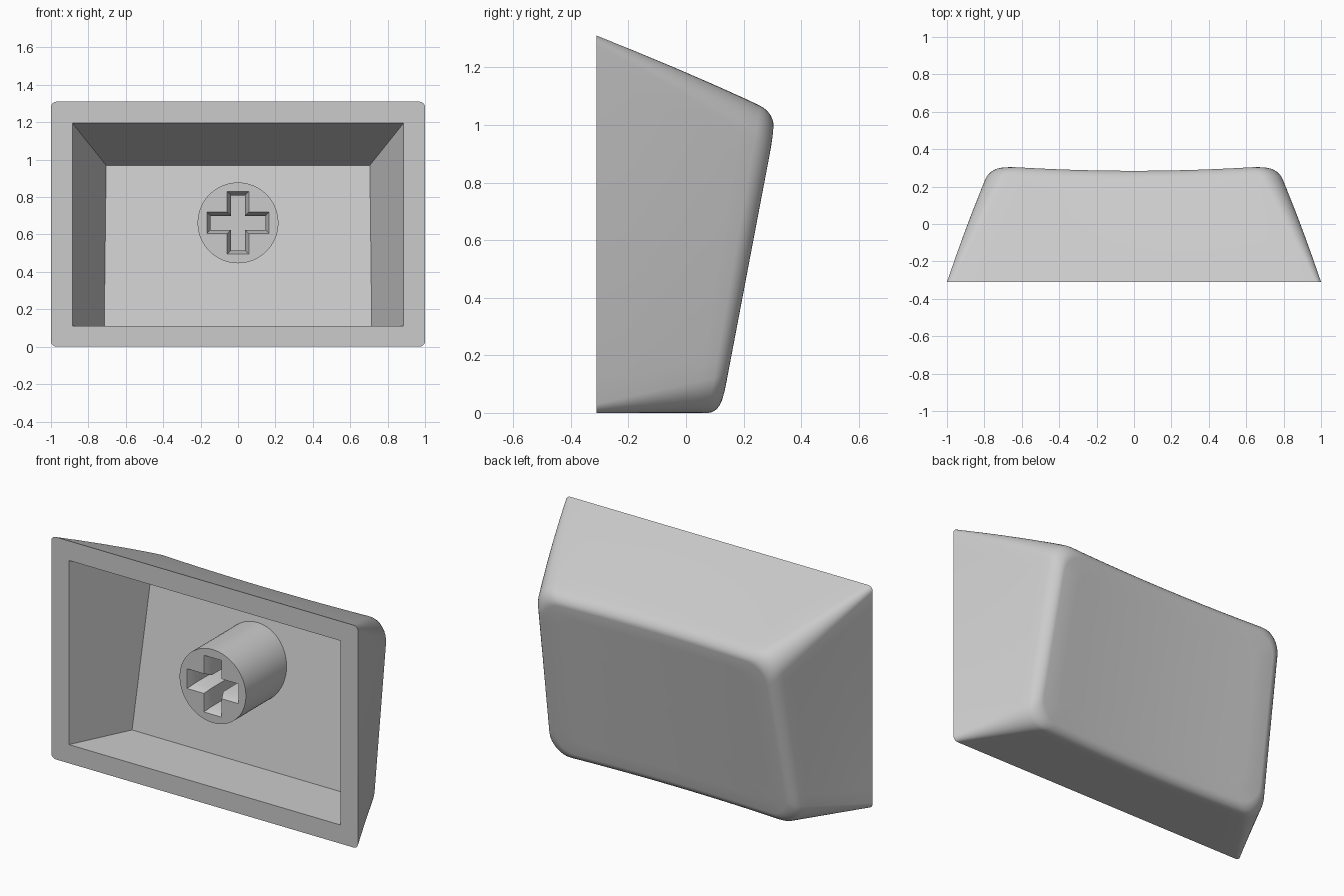
import bpy, bmesh, math
from mathutils import Vector

if "Cube" in bpy.data.objects:
    bpy.data.objects.remove(bpy.data.objects["Cube"])

FRONT = -0.31
grey = bpy.data.materials.new("warm_grey")
grey.diffuse_color = (0.6, 0.6, 0.6, 1)
grey.use_nodes = True
grey.node_tree.nodes["Principled BSDF"].inputs["Base Color"].default_value = grey.diffuse_color


def loft(name, rings, start=True, end=True):
    """Skin a list of closed rings; optionally close both ends."""
    bm = bmesh.new()
    rows = [[bm.verts.new(p) for p in r] for r in rings]
    n = len(rows[0])
    for a, b in zip(rows, rows[1:]):
        for i in range(n):
            j = (i + 1) % n
            bm.faces.new((a[i], a[j], b[j], b[i]))
    if start:
        bm.faces.new(rows[0])
    if end:
        bm.faces.new(rows[-1])
    bmesh.ops.recalc_face_normals(bm, faces=bm.faces)
    me = bpy.data.meshes.new(name)
    bm.to_mesh(me)
    bm.free()
    me.materials.append(grey)
    ob = bpy.data.objects.new(name, me)
    bpy.context.collection.objects.link(ob)
    return ob


def cut(ob, cutter):
    """Subtract a cutter and remove it."""
    m = ob.modifiers.new("cut", 'BOOLEAN')
    m.operation, m.solver, m.object = 'DIFFERENCE', 'EXACT', cutter
    bpy.context.view_layer.objects.active = ob
    bpy.ops.object.modifier_apply(modifier=m.name)
    bpy.data.objects.remove(cutter)


def smooth(ob):
    bpy.ops.object.select_all(action='DESELECT')
    ob.select_set(True)
    bpy.context.view_layer.objects.active = ob
    bpy.ops.object.shade_smooth_by_angle(angle=math.radians(32))


def rounded(hw_low, hw_high, height, r, arc=8, along=14):
    """Rounded four-sided outline in x and z, with subdivided straight edges."""
    pts = []
    corners = [(hw_high, height, 0), (-hw_high, height, 90),
               (-hw_low, 0, 180), (hw_low, 0, 270)]
    arcs = []
    for x, z, a0 in corners:
        cx = x - math.copysign(r, x)
        cz = z - r if z > 0 else r
        arcs.append([Vector((cx + r * math.cos(math.radians(a0 + 90 * k / arc)),
                             cz + r * math.sin(math.radians(a0 + 90 * k / arc))))
                     for k in range(arc + 1)])
    for i, a in enumerate(arcs):
        nxt = arcs[(i + 1) % 4][0]
        pts += a + [a[-1].lerp(nxt, k / along) for k in range(1, along)]
    return pts


def dish(x, z):
    """Tilted back surface, hollowed across its width."""
    return 0.12 + 0.19 * z - 0.025 * (1 - min(1, (x / 0.72) ** 2))


# Outer shell: tapered walls, rolled edge, dished back
base = rounded(1.0, 1.0, 1.31, 0.03)
top = rounded(0.80, 0.772, 1.04, 0.13)
MID = 0.52
steps = [(t, 0) for t in (0, 0.2, 0.4, 0.6, 0.8)]
steps += [(1 - 0.1 * (1 - math.sin(a)), 0.045 * (1 - math.cos(a)))
          for a in [math.pi / 2 * k / 6 for k in range(7)]]
rings = []
for t, inset in steps:
    ring = []
    for b, c in zip(base, top):
        p = b.lerp(c, t)
        x = p.x * (1 - inset / 0.78)
        z = MID + (p.y - MID) * (1 - inset / 0.52)
        ring.append((x, FRONT + t * (dish(x, z) - FRONT), z))
    rings.append(ring)
edge = rings[-1]
for s in (0.85, 0.65, 0.45, 0.25, 0.1, 0.01):
    ring = []
    for x, _, z in edge:
        x, z = x * s, MID + (z - MID) * s
        ring.append((x, dish(x, z), z))
    rings.append(ring)
shell = loft("keycap_shell", rings)


# Hollow interior with a floor parallel to the back
def box_ring(y_low, y_high, w_low, w_high, z_high):
    return [(-w_low, y_low, 0.11), (w_low, y_low, 0.11),
            (w_high, y_high, z_high), (-w_high, y_high, z_high)]


cavity = loft("cavity_cutter", [
    box_ring(-0.4, -0.4, 0.885, 0.885, 1.195),
    box_ring(FRONT, FRONT, 0.885, 0.885, 1.195),
    box_ring(0.035, 0.20, 0.715, 0.705, 0.97)])
cut(shell, cavity)
smooth(shell)

# Round mounting stem, its far end sunk into the floor
CZ = 0.662


def circle(y_at):
    out = []
    for k in range(64):
        a = 2 * math.pi * k / 64
        z = CZ + 0.216 * math.sin(a)
        out.append((0.216 * math.cos(a), y_at(z), z))
    return out


stem = loft("mounting_stem", [circle(lambda z: -0.235),
                              circle(lambda z: 0.03 + 0.19 * z)])


# Cross-shaped socket with a chamfered mouth
def cross(y, inset):
    l, w = 0.167 - inset, 0.058 - inset
    quarter = [(l, -w), (l, w), (w, w)]
    pts = []
    for q in range(4):
        for x, z in quarter:
            for _ in range(q):
                x, z = -z, x
            pts.append((x, y, CZ + z))
    return pts


socket = loft("socket_cutter", [cross(-0.3, 0), cross(-0.235, 0),
                                cross(-0.19, 0.02), cross(0.08, 0.02)])
cut(stem, socket)
smooth(stem)
